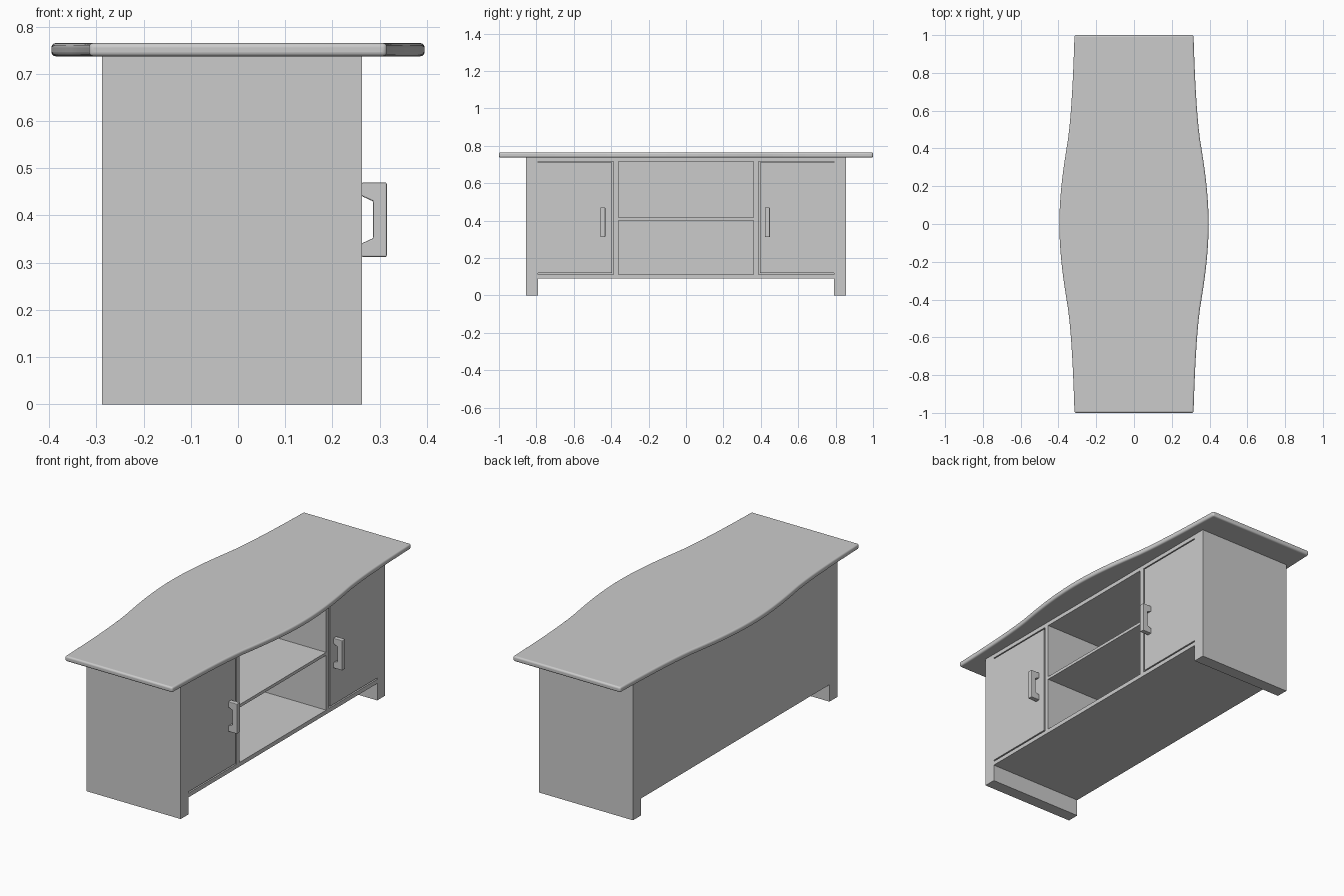
import bpy, bmesh
from mathutils import Vector
from mathutils.geometry import interpolate_bezier

if "Cube" in bpy.data.objects:
    bpy.data.objects.remove(bpy.data.objects["Cube"])

grey = bpy.data.materials.new("plain grey")
grey.diffuse_color = (0.6, 0.6, 0.6, 1)
grey.use_nodes = True
grey.node_tree.nodes["Principled BSDF"].inputs["Base Color"].default_value = grey.diffuse_color

BACK, FRONT = -0.288, 0.263   # carcass depth along x
SIDE_IN, SIDE_OUT = 0.79, 0.855
BASE, TOP = 0.09, 0.738


def finish(name, bm):
    bmesh.ops.recalc_face_normals(bm, faces=bm.faces)
    mesh = bpy.data.meshes.new(name)
    bm.to_mesh(mesh)
    bm.free()
    mesh.materials.append(grey)
    ob = bpy.data.objects.new(name, mesh)
    bpy.context.collection.objects.link(ob)
    return ob


def board(name, x, y, z):
    bm = bmesh.new()
    bmesh.ops.create_cube(bm, size=1)
    for v in bm.verts:
        v.co = [lo + (c + 0.5) * (hi - lo) for c, (lo, hi) in zip(v.co, (x, y, z))]
    return finish(name, bm)


def prism(name, points, offset):
    bm = bmesh.new()
    face = bm.faces.new([bm.verts.new(p) for p in points])
    new = bmesh.ops.extrude_face_region(bm, geom=[face])["geom"]
    bmesh.ops.translate(bm, vec=offset, verts=[g for g in new if isinstance(g, bmesh.types.BMVert)])
    return finish(name, bm)


def round_edges(ob, width, segments):
    mod = ob.modifiers.new("rounded edges", "BEVEL")
    mod.width = width
    mod.segments = segments
    mod.limit_method = "ANGLE"
    mod.angle_limit = 0.7


# Bow-sided table top: quarter outline from two bezier spans, then mirrored
inner = [Vector((0.395, 0, 0)), Vector((0.395, 0.17, 0)), Vector((0.370, 0.32, 0)), Vector((0.349, 0.45, 0))]
outer = [Vector((0.349, 0.45, 0)), Vector((0.327, 0.62, 0)), Vector((0.320, 0.85, 0)), Vector((0.315, 1.0, 0))]
quarter = interpolate_bezier(*inner, 13) + interpolate_bezier(*outer, 10)[1:]
right = [(p.x, -p.y) for p in reversed(quarter[1:])] + [(p.x, p.y) for p in quarter]
outline = right + [(-x, y) for x, y in reversed(right)]
top = prism("table_top", [(x, y, 0.737) for x, y in outline], (0, 0, 0.028))
round_edges(top, 0.009, 4)

# Carcass boards
board("back_panel", (BACK, BACK + 0.02), (-SIDE_IN, SIDE_IN), (BASE, TOP))
board("bottom_board", (BACK + 0.02, FRONT), (-SIDE_IN, SIDE_IN), (BASE, 0.112))
board("upper_board", (BACK + 0.02, FRONT), (-SIDE_IN, SIDE_IN), (0.716, TOP))
board("middle_shelf", (BACK + 0.02, FRONT), (-0.362, 0.362), (0.402, 0.418))

# Mirrored parts: side panels, dividers, doors with a narrow gap, handles
for s, word in ((-1, "left"), (1, "right")):
    def span(a, b):
        return sorted((s * a, s * b))

    board(word + "_side_panel", (BACK, FRONT), span(SIDE_IN, SIDE_OUT), (0, TOP))
    board(word + "_divider", (BACK + 0.02, FRONT), span(0.362, 0.388), (0.112, 0.716))
    board(word + "_door", (FRONT - 0.02, FRONT), span(0.396, SIDE_IN), (0.119, 0.710))

    profile = [(0.262, 0.312), (0.315, 0.312), (0.315, 0.47), (0.262, 0.47),
               (0.262, 0.441), (0.286, 0.43), (0.286, 0.352), (0.262, 0.341)]
    y = s * 0.440 - 0.0175
    handle = prism(word + "_door_handle", [(x, y, z) for x, z in profile], (0, 0.026, 0))
    round_edges(handle, 0.003, 2)

# Smooth the rounded edges while keeping corners crisp
for ob in bpy.context.collection.objects:
    ob.select_set(ob.name == "table_top")
bpy.context.view_layer.objects.active = top
bpy.ops.object.shade_smooth_by_angle(angle=0.6)
